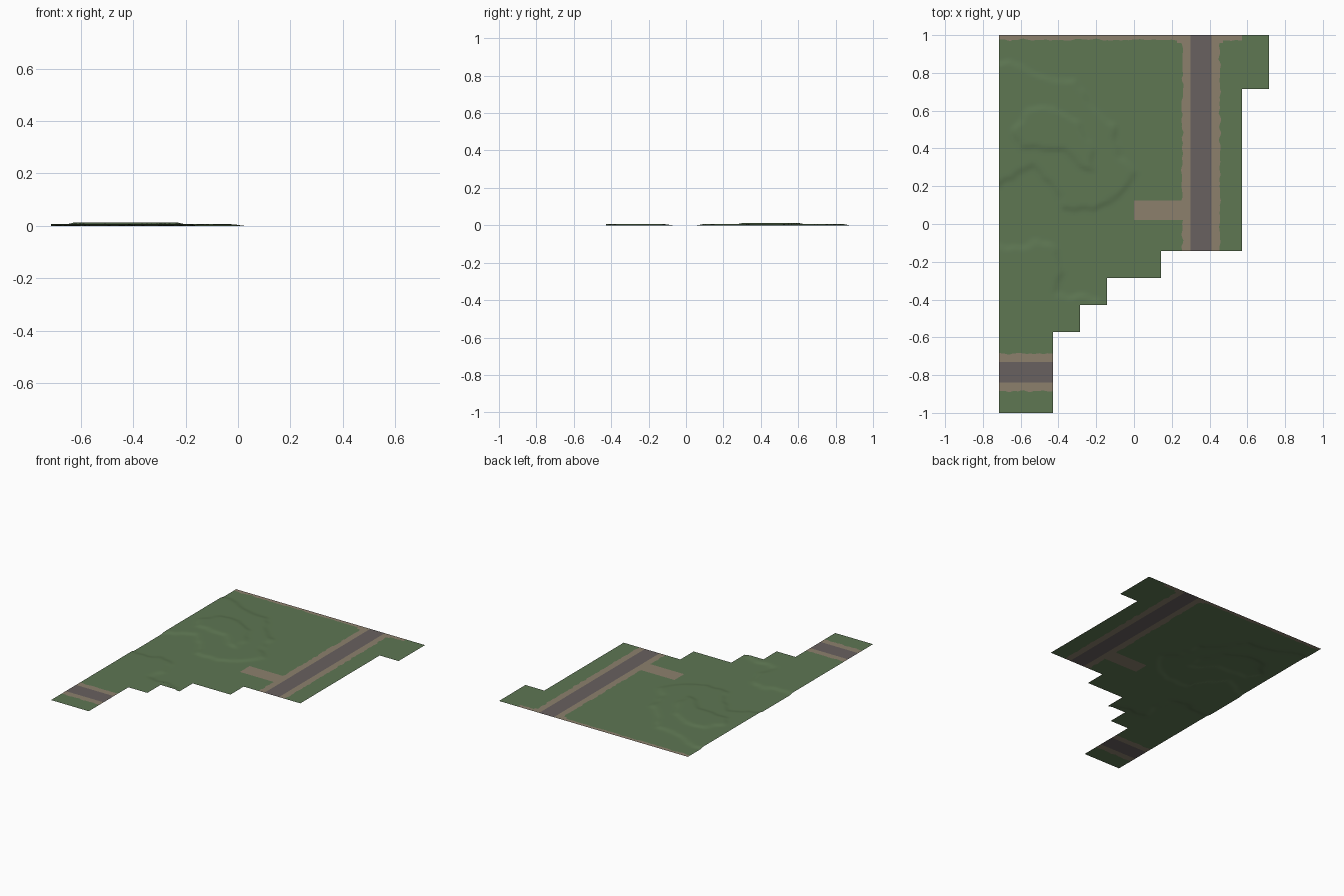
import bpy, bmesh, math
from mathutils import Vector, noise

if "Cube" in bpy.data.objects:
    bpy.data.objects.remove(bpy.data.objects["Cube"])

T = 1 / 7   # tile size of the stepped outline
# stepped right-hand outline: (y from, y to, right x), in tiles
BANDS = [(-7, -4, -3), (-4, -3, -2), (-3, -2, -1), (-2, -1, 1), (-1, 5, 4), (5, 7, 5)]

# raised terraces (each adds one low step)
STEP = 0.0062
TERRACES = [
    [(-0.9, 0.80), (-0.66, 0.88), (-0.5, 0.80), (-0.3, 0.77), (-0.2, 0.62), (-0.09, 0.52),
     (-0.06, 0.36), (0.03, 0.28), (-0.06, 0.15), (-0.2, 0.06), (-0.38, 0.07), (-0.45, 0.20),
     (-0.54, 0.29), (-0.62, 0.24), (-0.9, 0.08)],
    [(-0.66, 0.50), (-0.56, 0.63), (-0.42, 0.63), (-0.3, 0.56), (-0.21, 0.44), (-0.20, 0.26),
     (-0.28, 0.29), (-0.38, 0.38), (-0.62, 0.39)],
    [(-0.9, -0.08), (-0.6, -0.11), (-0.5, -0.07), (-0.39, -0.12), (-0.37, -0.26), (-0.40, -0.36),
     (-0.3, -0.36), (-0.18, -0.39), (-0.1, -0.5), (-0.3, -1.2), (-0.9, -1.2)],
]


def material(name, rgb):
    m = bpy.data.materials.new(name)
    m.diffuse_color = (*rgb, 1)
    m.use_nodes = True
    m.node_tree.nodes["Principled BSDF"].inputs["Base Color"].default_value = m.diffuse_color
    return m


def inside_depth(poly, x, y):
    """Distance to the polygon edge, or 0 outside it."""
    p, inside, best = Vector((x, y)), False, 9.0
    for i in range(len(poly)):
        a, b = Vector(poly[i - 1]), Vector(poly[i])
        if (a.y > y) != (b.y > y) and x < a.x + (y - a.y) * (b.x - a.x) / (b.y - a.y):
            inside = not inside
        t = max(0, min(1, (p - a).dot(b - a) / (b - a).length_squared))
        best = min(best, (p - a.lerp(b, t)).length)
    return best if inside else 0.0


def height(x, y):
    wx = x + 0.02 * noise.noise((x * 14, y * 14, 0))
    wy = y + 0.02 * noise.noise((x * 14, y * 14, 7))
    z = 0
    for poly in TERRACES:
        t = min(1, inside_depth(poly, wx, wy) / 0.035)
        z += STEP * t * t * (3 - 2 * t)
    return z


def in_outline(x, y):
    return any(a * T < y < b * T and x < r * T for a, b, r in BANDS)


def ground_index(x, y):
    """0 grass, 1 dirt, 2 asphalt."""
    if 0.30 < x < 0.41 or (x < -3 * T and -0.84 < y < -0.73):
        return 2
    if 0.255 < x < 0.455 or (x < -3 * T and -0.885 < y < -0.685):
        return 1
    if (y > 0.975 and x < 4 * T) or (0 < x < 0.3 and 0.02 < y < 0.125):
        return 1
    # rounded verge corners where the dirt strips meet
    gap = 0.255 - x if x < 0.3 else x - 0.455
    return 1 if gap + (0.975 - y) < 0.03 else 0


def lines(n, features):
    """Regular grid lines, with the colour borders inserted."""
    reg = [k / 70 for k in range(-n, n + 1)
           if k % 10 == 0 or all(abs(k / 70 - f) > 0.0095 for f in features)]
    return sorted(reg + features)


XS = lines(50, [0.255, 0.30, 0.41, 0.455])
YS = lines(70, [-0.885, -0.84, -0.73, -0.685, 0.02, 0.125, 0.975])

# terrain sheet
bm = bmesh.new()
verts = {}


def vert(i, j):
    if (i, j) not in verts:
        x, y = XS[i], YS[j]
        px, py = x, y
        if x in (0.255, 0.455):                       # ragged verge edges
            px += 0.013 * noise.noise((x * 9, y * 28, 3))
        if y == 0.975 or (y in (-0.885, -0.685) and x < -3 * T):
            py += 0.011 * noise.noise((x * 28, y * 9, 5))
        verts[i, j] = bm.verts.new((px, py, height(x, y)))
    return verts[i, j]


for i in range(len(XS) - 1):
    for j in range(len(YS) - 1):
        cx, cy = (XS[i] + XS[i + 1]) / 2, (YS[j] + YS[j + 1]) / 2
        if in_outline(cx, cy):
            f = bm.faces.new((vert(i, j), vert(i + 1, j), vert(i + 1, j + 1), vert(i, j + 1)))
            f.material_index = ground_index(cx, cy)
            f.smooth = True

mesh = bpy.data.meshes.new("terrain")
bm.to_mesh(mesh)
bm.free()
for name, rgb in (("grass_green", (0.112, 0.184, 0.086)),
                  ("dirt_tan", (0.262, 0.216, 0.152)),
                  ("asphalt_grey", (0.138, 0.119, 0.116))):
    mesh.materials.append(material(name, rgb))
bpy.context.collection.objects.link(bpy.data.objects.new("terrain", mesh))
